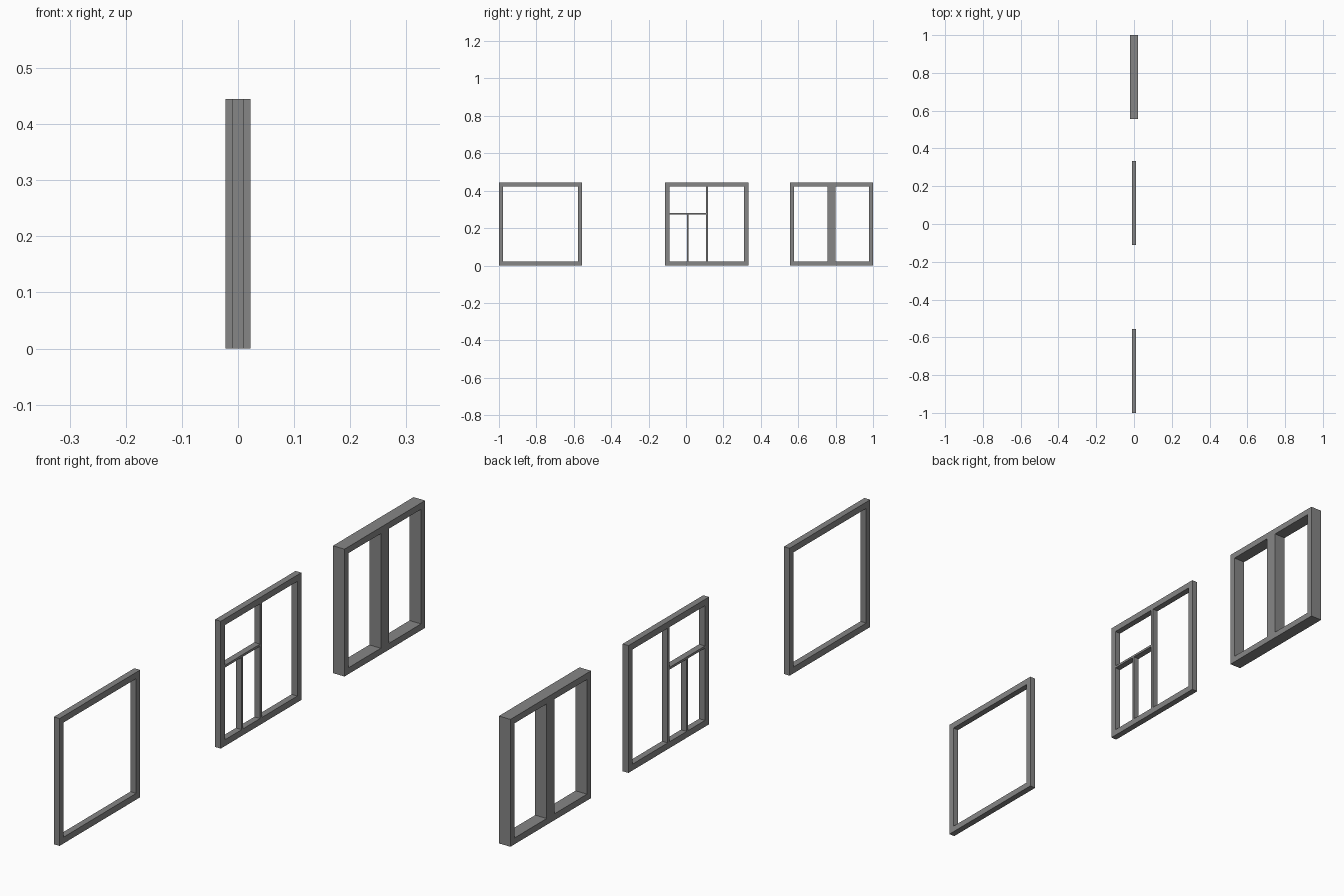
import bpy, bmesh

if "Cube" in bpy.data.objects:
    bpy.data.objects.remove(bpy.data.objects["Cube"])

SIZE = 4 / 9      # outer width and height of each window
BAR = SIZE / 20   # frame face width

# dark grey for every part
dark = bpy.data.materials.new("dark_grey")
dark.diffuse_color = (0.24, 0.24, 0.24, 1)
dark.use_nodes = True
dark.node_tree.nodes["Principled BSDF"].inputs["Base Color"].default_value = dark.diffuse_color


def finish(bm, name):
    bmesh.ops.recalc_face_normals(bm, faces=bm.faces)
    mesh = bpy.data.meshes.new(name)
    bm.to_mesh(mesh)
    bm.free()
    mesh.materials.append(dark)
    bpy.context.collection.objects.link(bpy.data.objects.new(name, mesh))


def frame(name, y0, depth):
    # square ring profile in the YZ plane, extruded along X
    bm = bmesh.new()

    def loop(inset):
        a, b = inset, SIZE - inset
        return [bm.verts.new((-depth / 2, y0 + y, z))
                for y, z in ((a, a), (b, a), (b, b), (a, b))]

    outer, inner = loop(0), loop(BAR)
    for i in range(4):
        j = (i + 1) % 4
        bm.faces.new((outer[i], outer[j], inner[j], inner[i]))
    ext = bmesh.ops.extrude_face_region(bm, geom=bm.faces[:], use_keep_orig=True)
    moved = [g for g in ext["geom"] if isinstance(g, bmesh.types.BMVert)]
    bmesh.ops.translate(bm, verts=moved, vec=(depth, 0, 0))
    finish(bm, name)


def bar(name, y0, y1, z0, z1, depth):
    bm = bmesh.new()
    bmesh.ops.create_cube(bm, size=1)
    bmesh.ops.scale(bm, verts=bm.verts, vec=(depth, y1 - y0, z1 - z0))
    bmesh.ops.translate(bm, verts=bm.verts, vec=(0, (y0 + y1) / 2, (z0 + z1) / 2))
    finish(bm, name)


THIN, THICK = BAR, 2 * BAR
LOW, HIGH = BAR, SIZE - BAR

# plain window
frame("plain_frame", -1, THIN)

# divided window: central post, left rail, short lower post
y = -1 / 9
mid = y + SIZE / 2
frame("divided_frame", y, THIN)
bar("central_post", mid - 0.0055, mid + 0.0055, LOW, HIGH, THIN)
bar("left_rail", y + BAR, mid - 0.0055, 0.274, 0.282, THIN)
sub = (y + BAR + mid - 0.0055) / 2
bar("lower_post", sub - 0.004, sub + 0.004, LOW, 0.274, THIN)

# deep double window with a wide post
y = 1 - SIZE
mid = y + SIZE / 2
frame("deep_frame", y, THICK)
bar("wide_post", mid - BAR, mid + BAR, LOW, HIGH, THICK)
